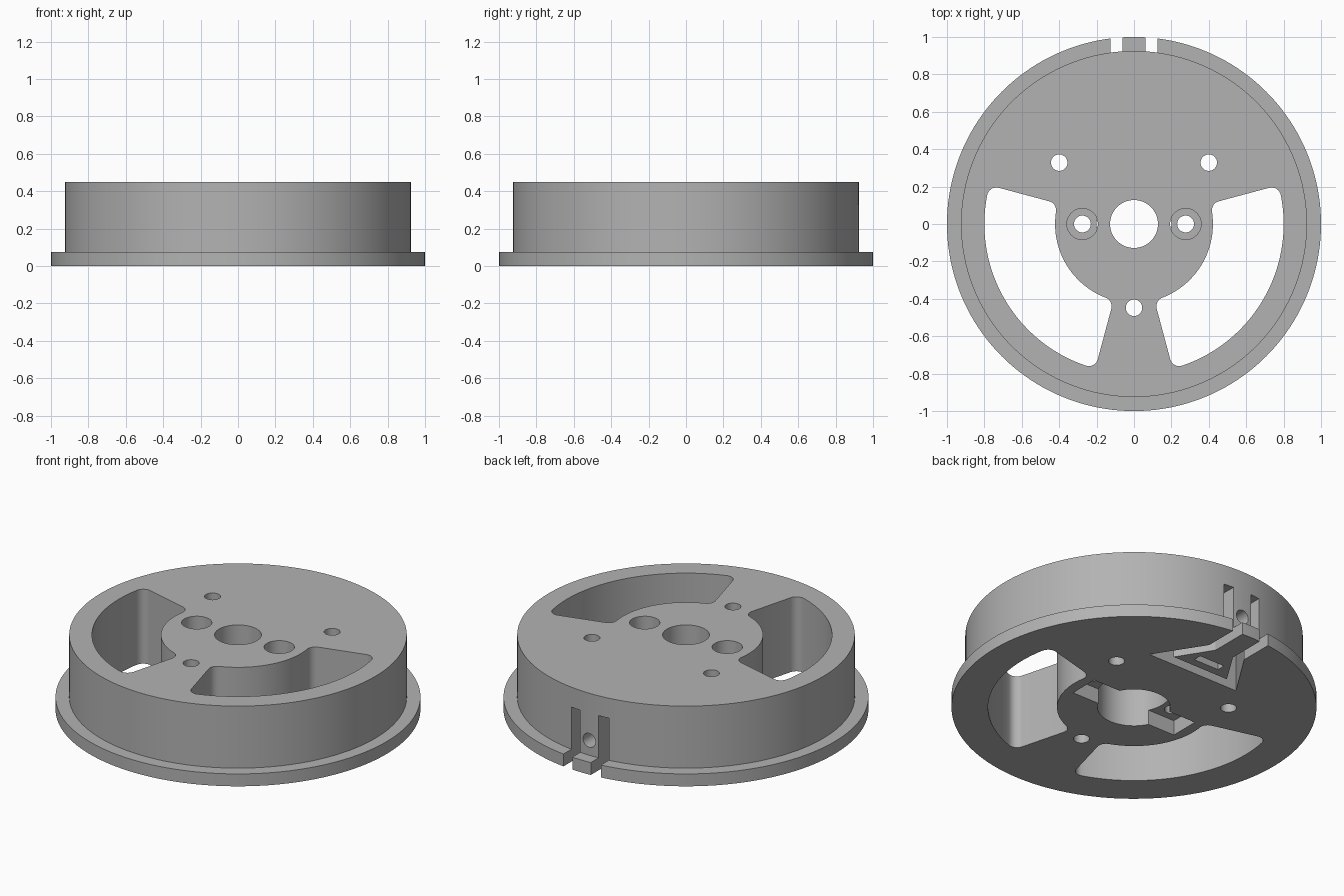
import bpy, bmesh, math
from mathutils import Vector, Matrix

if "Cube" in bpy.data.objects:
    bpy.data.objects.remove(bpy.data.objects["Cube"])

grey = bpy.data.materials.new("plain_grey")
grey.diffuse_color = (0.45, 0.45, 0.45, 1)
grey.use_nodes = True
grey.node_tree.nodes["Principled BSDF"].inputs["Base Color"].default_value = grey.diffuse_color


def arc(cx, cy, r, a, b, n):
    """Points along an arc, angles in degrees."""
    return [(cx + r * math.cos(math.radians(a + (b - a) * i / n)),
             cy + r * math.sin(math.radians(a + (b - a) * i / n))) for i in range(n + 1)]


def circle(cx, cy, r, n=48):
    return arc(cx, cy, r, 0, 360, n)[:-1]


def prism(name, pts, z0, z1):
    """Extrude a flat outline from z0 to z1."""
    bm = bmesh.new()
    face = bm.faces.new([bm.verts.new((x, y, z0)) for x, y in pts])
    ext = bmesh.ops.extrude_face_region(bm, geom=[face])
    bmesh.ops.translate(bm, vec=Vector((0, 0, z1 - z0)),
                        verts=[v for v in ext["geom"] if isinstance(v, bmesh.types.BMVert)])
    bmesh.ops.recalc_face_normals(bm, faces=bm.faces)
    me = bpy.data.meshes.new(name)
    bm.to_mesh(me)
    bm.free()
    ob = bpy.data.objects.new(name, me)
    bpy.context.collection.objects.link(ob)
    return ob


def combine(target, tool, operation):
    """Apply a boolean and discard the tool."""
    mod = target.modifiers.new("bool", "BOOLEAN")
    mod.operation, mod.solver, mod.object = operation, "EXACT", tool
    bpy.context.view_layer.objects.active = target
    bpy.ops.object.modifier_apply(modifier=mod.name)
    bpy.data.objects.remove(tool)


def cut(pts, z0, z1):
    combine(wheel, prism("cutter", pts, z0, z1), "DIFFERENCE")


def box(x0, x1, y0, y1):
    return [(x0, y0), (x1, y0), (x1, y1), (x0, y1)]


def window(a0, a1, r=0.422, R=0.8, f=0.05):
    """Ring sector with rounded corners."""
    do = math.degrees(math.asin(f / (R - f)))
    di = math.degrees(math.asin(f / (r + f)))

    def corner(rad, ang, s, e):
        t = math.radians(ang)
        return arc(rad * math.cos(t), rad * math.sin(t), f, s, e, 8)

    return (arc(0, 0, R, a0 + do, a1 - do, 40)[1:-1]
            + corner(R - f, a1 - do, a1 - do, a1 + 90)
            + corner(r + f, a1 - di, a1 + 90, a1 - di + 180)
            + arc(0, 0, r, a1 - di, a0 + di, 40)[1:-1]
            + corner(r + f, a0 + di, a0 + di + 180, a0 + 270)
            + corner(R - f, a0 + do, a0 + 270, a0 + do + 360))


# drum and its base flange
wheel = prism("wheel_body", circle(0, 0, 0.925, 160), 0, 0.45)
combine(wheel, prism("flange", circle(0, 0, 1.0, 160), 0, 0.075), "UNION")

# two large windows
cut(window(-75, 15), -0.1, 0.6)
cut(window(165, 255), -0.1, 0.6)

# centre bore, wider from below
cut(circle(0, 0, 0.128, 64), -0.1, 0.6)
cut(circle(0, 0, 0.2, 64), -0.1, 0.33)

# mounting holes
for x, y in ((-0.4, 0.328), (0.4, 0.328), (0, -0.448)):
    cut(circle(x, y, 0.044, 32), -0.1, 0.6)

# counterbored screw holes and the slots under them
for s in (-1, 1):
    cut(circle(s * 0.276, 0, 0.045, 32), -0.1, 0.6)
    cut(circle(s * 0.276, 0, 0.083, 40), 0.25, 0.6)
    cut(box(*sorted((s * 0.1, s * 0.36)), -0.09, 0.09), -0.1, 0.09)

# clamp channel: flared outline around a remaining island
half = [(0.125, 1.1), (0.125, 0.79), (0.31, 0.5)]
inner = [(0.19, 0.565), (0.062, 0.77), (0.062, 1.1)]
right = half + [(0, 0.5), (0, 0.565)] + inner
left = [(-x, y) for x, y in right]
# both halves joined into one open loop
loop = (half + [(-x, y) for x, y in reversed(half)]
        + [(-x, y) for x, y in reversed(inner)] + inner)
cut(loop, -0.1, 0.33)

# nut pocket in the island
cut(box(-0.085, 0.085, 0.615, 0.665), -0.1, 0.25)

# radial screw hole through the island
screw = prism("screw_hole", circle(0, 0, 0.042, 32), 0.59, 1.1)
screw.data.transform(Matrix.Translation((0, 0, 0.165)) @ Matrix.Rotation(-math.pi / 2, 4, "X"))
combine(wheel, screw, "DIFFERENCE")

wheel.data.materials.clear()
wheel.data.materials.append(grey)
bpy.ops.object.select_all(action="DESELECT")
wheel.select_set(True)
bpy.context.view_layer.objects.active = wheel
bpy.ops.object.shade_smooth_by_angle(angle=math.radians(30))
